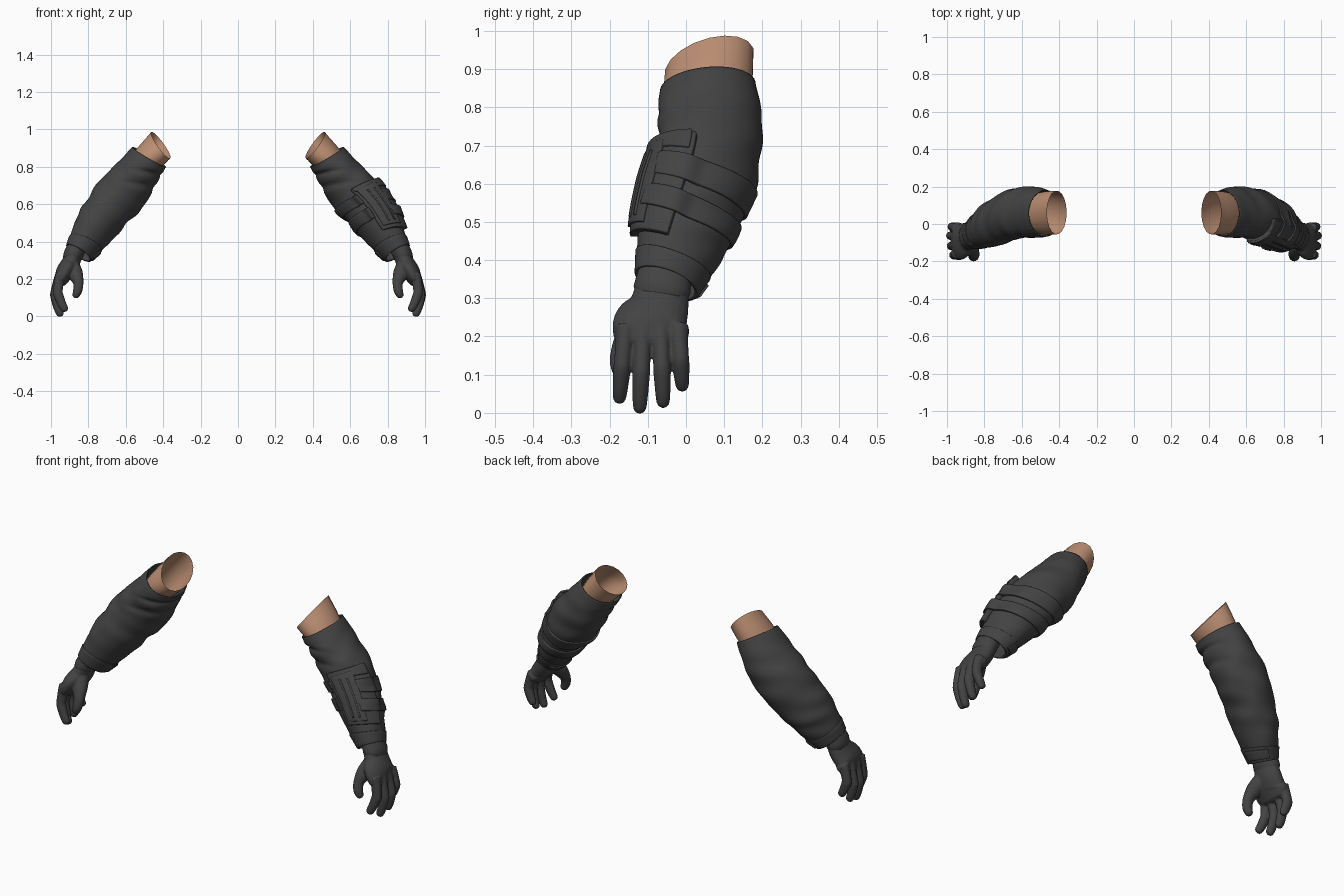
import bpy, bmesh, math
from mathutils import Vector

cube = bpy.data.objects.get("Cube")
if cube:
    bpy.data.objects.remove(cube, do_unlink=True)


def material(name, rgb):
    m = bpy.data.materials.new(name)
    m.use_nodes = True
    m.diffuse_color = (*rgb, 1)
    m.node_tree.nodes["Principled BSDF"].inputs["Base Color"].default_value = (*rgb, 1)
    return m


FABRIC = material("charcoal fabric", (0.056, 0.056, 0.056))
SKIN = material("skin", (0.50, 0.27, 0.17))

# Sleeve sections: outer x, z, inner x, z, front y, back y, tilt of the back edge
SLEEVE = [
    (0.565, 0.906, 0.385, 0.80, -0.068, 0.182, 0.010),
    (0.655, 0.812, 0.425, 0.725, -0.076, 0.200, -0.01),
    (0.754, 0.706, 0.494, 0.605, -0.076, 0.190, -0.03),
    (0.834, 0.58, 0.586, 0.51, -0.105, 0.146, -0.045),
    (0.882, 0.476, 0.676, 0.41, -0.125, 0.094, -0.04),
    (0.915, 0.376, 0.788, 0.303, -0.130, 0.028, -0.026),
]
# Bare upper arm, from the open end down into the sleeve
UPPER_ARM = [
    (0.466, 0.982, 0.360, 0.85, -0.056, 0.178, 0.028),
    (0.542, 0.895, 0.400, 0.808, -0.058, 0.174, 0.008),
    (0.61, 0.79, 0.48, 0.74, -0.04, 0.155, -0.01),
]


def spline(rows, t):
    """Catmull-Rom through equal-length rows."""
    n = len(rows) - 1
    i = max(0, min(int(t), n - 1))
    f = t - i
    b, c = rows[i], rows[i + 1]
    a = rows[i - 1] if i else [2 * p - q for p, q in zip(b, c)]
    d = rows[i + 2] if i + 2 <= n else [2 * q - p for p, q in zip(b, c)]
    return [q + f / 2 * (r - p + f * (2 * p - 5 * q + 4 * r - s + f * (3 * (q - r) + s - p)))
            for p, q, r, s in zip(a, b, c, d)]


def surface(rows, t, a, off):
    """Point on an elliptical limb; a = 0 outer, 90 back, 180 inner, -90 front."""
    ox, oz, ix, iz, y0, y1, tilt = spline(rows, t)
    u = Vector(((ox - ix) / 2, 0, (oz - iz) / 2))
    v = Vector((0, (y1 - y0) / 2, tilt))
    mid = Vector(((ox + ix) / 2, (y0 + y1) / 2, (oz + iz) / 2))
    return mid + u * math.cos(a) * (1 + off / u.length) + v * math.sin(a) * (1 + off / v.length)


def folds(t, a):
    """Cloth wrinkles: soft broken waves and an elbow crease."""
    gate = math.sin(math.pi * min(max(t / 5, 0), 1))
    wave = math.sin(5 * t + 3 * math.sin(a + 0.6)) * math.cos(2 * a + 1.3 * t)
    wave += 0.5 * math.sin(8 * t + 2 * a) * math.cos(a - t)
    crease = sum(math.exp(-((t - c - 0.3 * math.cos(a)) / 0.16) ** 2) for c in (0.95, 1.65))
    return gate * 0.0045 * wave - 0.011 * crease * max(0, math.cos(a - math.radians(215)))


def link(name, bm, mat, angle=40):
    me = bpy.data.meshes.new(name)
    bm.to_mesh(me)
    bm.free()
    ob = bpy.data.objects.new(name, me)
    bpy.context.collection.objects.link(ob)
    me.materials.append(mat)
    bpy.ops.object.select_all(action="DESELECT")
    ob.select_set(True)
    bpy.context.view_layer.objects.active = ob
    bpy.ops.object.shade_smooth_by_angle(angle=math.radians(angle))
    return ob


def patch(name, side, rows, t0, t1, a0, a1, off, thick, mat=FABRIC, nt=16, na=24,
          wrinkle=True, bevel=0, skew=0):
    """Sheet wrapped on a limb between two lengths and two angles (degrees).
    Skew slides the first-angle edge along the limb."""
    bm = bmesh.new()
    closed = a1 - a0 >= 360
    grid = []
    for i in range(nt + 1):
        row = []
        for j in range(na if closed else na + 1):
            t = t0 + (t1 - t0) * i / nt + skew * (1 - j / na) * (1 - i / nt)
            a = math.radians(a0 + (a1 - a0) * j / na)
            o = off(a) if callable(off) else off
            p = surface(rows, t, a, o + (folds(t, a) if wrinkle else 0))
            row.append(bm.verts.new((p.x * side, p.y, p.z)))
        grid.append(row)
    for r, s in zip(grid, grid[1:]):
        for j in range(na):
            k = (j + 1) % len(r)
            f = [r[j], s[j], s[k], r[k]]
            bm.faces.new(f if side > 0 else f[::-1])
    ob = link(name, bm, mat)
    if thick:
        mod = ob.modifiers.new("thickness", "SOLIDIFY")
        mod.thickness, mod.offset = thick, -1
    if bevel:
        mod = ob.modifiers.new("soft edge", "BEVEL")
        mod.width, mod.segments, mod.limit_method = bevel, 2, "ANGLE"


def tube(bm, side, pts, steps=5, sides=16):
    """Closed rounded tube; points are x, y, z, thickness radius, width radius."""
    n = (len(pts) - 1) * steps
    rows = [spline(pts, i / steps) for i in range(n + 1)]
    pos = [Vector(r[:3]) for r in rows]
    stations = []
    for i, r in enumerate(rows):
        d = (pos[min(i + 1, n)] - pos[max(i - 1, 0)]).normalized()
        stations.append((pos[i], d, r[3], r[4]))
    p, d, rn, ry = stations[-1]
    for k in (30, 55, 78):
        c, s = math.cos(math.radians(k)), math.sin(math.radians(k))
        stations.append((p + d * min(rn, ry) * s, d, rn * c, ry * c))
    rings = []
    for p, d, rn, ry in stations:
        u = (Vector((0, 1, 0)) - d * d.y).normalized()
        w = d.cross(u)
        ring = []
        for j in range(sides):
            a = math.tau * j / sides
            q = p + w * rn * math.cos(a) + u * ry * math.sin(a)
            ring.append(bm.verts.new((q.x * side, q.y, q.z)))
        rings.append(ring)
    for r, s in zip(rings, rings[1:]):
        for j in range(sides):
            k = (j + 1) % sides
            bm.faces.new((r[j], s[j], s[k], r[k]))
    bm.faces.new(rings[0])
    bm.faces.new(rings[-1])
    bmesh.ops.recalc_face_normals(bm, faces=bm.faces)


PALM = [(0.845, -0.045, 0.40, 0.045, 0.055), (0.878, -0.062, 0.325, 0.046, 0.070),
        (0.900, -0.072, 0.275, 0.050, 0.080), (0.926, -0.090, 0.235, 0.049, 0.100),
        (0.943, -0.091, 0.200, 0.038, 0.099)]
THUMB = [(0.885, -0.10, 0.275, 0.038, 0.042), (0.868, -0.138, 0.225, 0.040, 0.036),
         (0.854, -0.165, 0.18, 0.028, 0.027), (0.857, -0.176, 0.14, 0.025, 0.024),
         (0.865, -0.176, 0.118, 0.021, 0.021)]
# Fingers: knuckle y, tip y, tip z, curl toward the palm
FINGERS = {"index": (-0.158, -0.174, 0.042, -0.030), "middle": (-0.112, -0.121, 0.016, -0.006),
           "ring": (-0.066, -0.060, 0.031, 0.0), "little": (-0.020, -0.010, 0.074, -0.014)}


def hand(name, side):
    bm = bmesh.new()
    tube(bm, side, PALM, sides=24)
    tube(bm, side, THUMB)
    for ky, ty, tz, curl in FINGERS.values():
        pts = []
        for f, x, r in ((0, 0.945, 0.029), (0.18, 0.961, 0.024), (0.48, 0.977, 0.0225),
                        (0.60, 0.978, 0.023), (0.85, 0.968, 0.0205), (1, 0.958, 0.018)):
            pts.append((x + curl * f, ky + (ty - ky) * f, 0.225 + (tz - 0.225) * f, r + 0.003, r))
        tube(bm, side, pts)
    ob = link(name, bm, FABRIC, 180)
    # Fuse the fingers and palm into one glove
    mod = ob.modifiers.new("fuse", "REMESH")
    mod.mode, mod.voxel_size, mod.use_smooth_shade = "VOXEL", 0.0045, True
    mod = ob.modifiers.new("relax", "SMOOTH")
    mod.factor, mod.iterations = 0.5, 3


def wrist_strap(name, side):
    bm = bmesh.new()
    pts = [(0.865, -0.056, 0.362, 0.052, 0.071), (0.884, -0.063, 0.322, 0.052, 0.075)]
    tube(bm, side, pts, steps=2, sides=28)
    link(name, bm, FABRIC)


for label, side in (("left", 1), ("right", -1)):
    patch(label + "_upper_arm", side, UPPER_ARM, 0, 2, 0, 360, 0, 0, SKIN, nt=8, na=18, wrinkle=False)
    patch(label + "_sleeve", side, SLEEVE, 0, 5, 0, 360, 0, 0.006, nt=70, na=56)
    patch(label + "_cuff", side, SLEEVE, 4.5, 5.01, 0, 360, 0.005, 0.010, nt=4, na=48, bevel=0.003)
    patch(label + "_cuff_tab", side, SLEEVE, 4.6, 4.92, 110, 190, 0.012, 0.012, nt=3, bevel=0.002)
    hand(label + "_glove", side)
    wrist_strap(label + "_wrist_strap", side)

# Forearm pad with raised panel, piping and top flap
patch("forearm_pad", 1, SLEEVE, 1.83, 4.2, -100, -12, 0.022, 0.024, bevel=0.004, wrinkle=False, skew=0.2)
patch("pad_panel", 1, SLEEVE, 2.02, 4.05, -92, -46, 0.029, 0.012, bevel=0.003, wrinkle=False, skew=0.15)
patch("pad_flap", 1, SLEEVE, 1.8, 2.22, -96, -16, 0.028, 0.012, nt=4, bevel=0.003, wrinkle=False, skew=0.2)
for i, angle in enumerate((-76, -62)):
    patch("pad_piping_%d" % (i + 1), 1, SLEEVE, 2.3, 3.9, angle, angle + 3, 0.033, 0.008,
          na=2, wrinkle=False)


# Straps rise over the pad edges and wrap around the forearm
def strap_height(a):
    d = math.degrees(a)
    over = min(max((2 - d) / 14, 0), 1) + min(max((d - 248) / 10, 0), 1)
    return 0.008 + 0.022 * over


for i, (t0, t1, start) in enumerate(((2.36, 2.84, -48), (3.1, 3.62, -54))):
    patch("forearm_strap_%d" % (i + 1), 1, SLEEVE, t0, t1, start, 262, strap_height, 0.011,
          nt=6, na=64, bevel=0.003)
